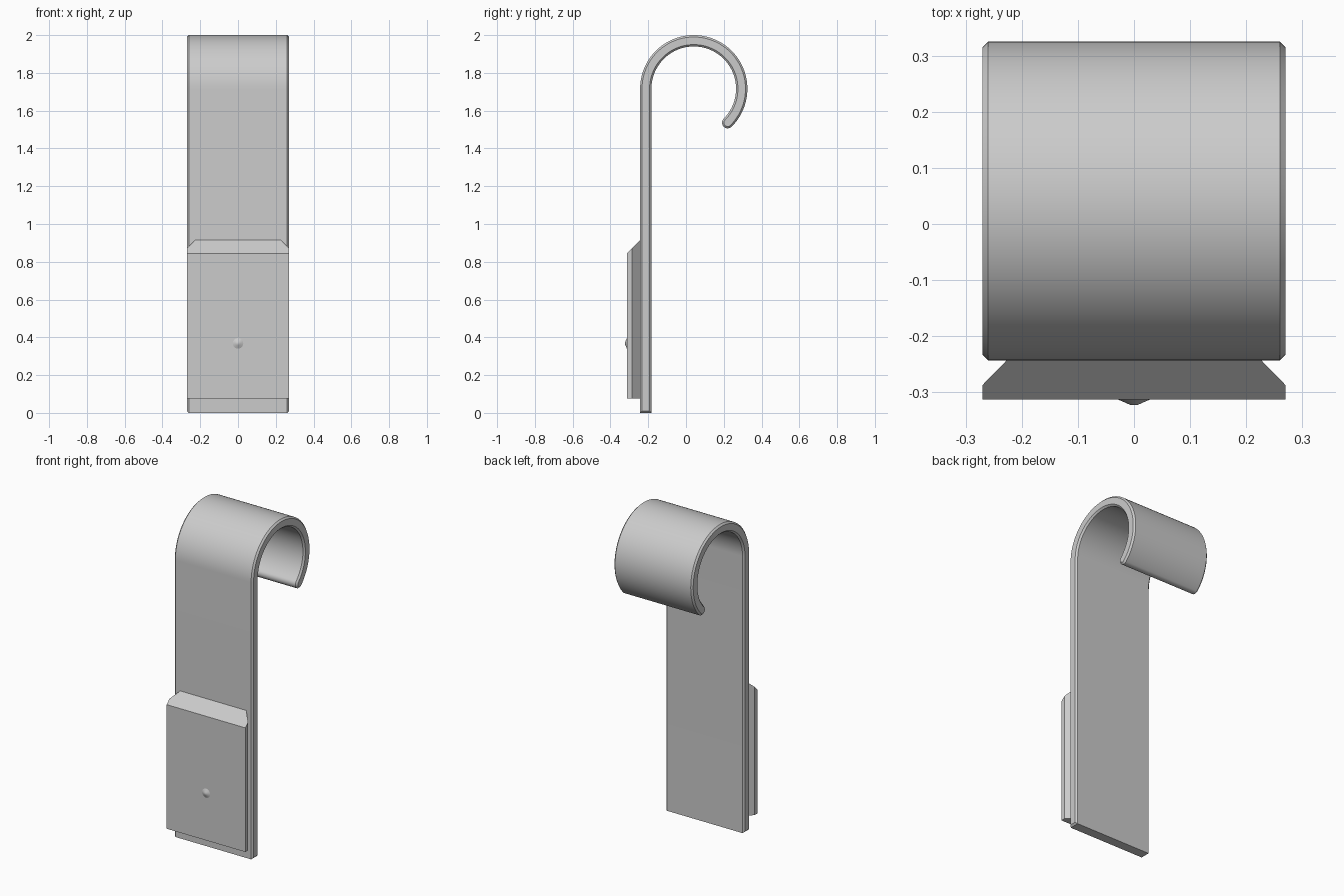
import bpy, bmesh
from math import radians, cos, sin, tau
from mathutils import Vector

cube = bpy.data.objects.get("Cube")
if cube:
    bpy.data.objects.remove(cube, do_unlink=True)

grey = bpy.data.materials.new("plain grey")
grey.use_nodes = True
grey.diffuse_color = (0.6, 0.6, 0.6, 1)
grey.node_tree.nodes["Principled BSDF"].inputs["Base Color"].default_value = (0.6, 0.6, 0.6, 1)


def loft(name, loops, smooth=True):
    """Bridge closed loops of equal length and cap both ends."""
    bm = bmesh.new()
    rings = [[bm.verts.new(p) for p in loop] for loop in loops]
    for a, b in zip(rings, rings[1:]):
        for k in range(len(a)):
            j = (k + 1) % len(a)
            bm.faces.new((a[k], a[j], b[j], b[k]))
    bm.faces.new(rings[0][::-1])
    bm.faces.new(rings[-1])
    bmesh.ops.recalc_face_normals(bm, faces=bm.faces)
    mesh = bpy.data.meshes.new(name)
    bm.to_mesh(mesh)
    bm.free()
    mesh.materials.append(grey)
    obj = bpy.data.objects.new(name, mesh)
    bpy.context.collection.objects.link(obj)
    if smooth:
        bpy.ops.object.select_all(action="DESELECT")
        obj.select_set(True)
        bpy.context.view_layer.objects.active = obj
        bpy.ops.object.shade_smooth_by_angle(angle=radians(30))
    return obj


# Strap with a curled hook: one side outline, chamfered along both rims
HALF_WIDTH, HALF_THICK, CHAMFER = 0.27, 0.03, 0.01
BEND_Y, BEND_Z, BEND_R = 0.041, 1.716, 0.254


def arc(cy, cz, r, start, end, steps):
    angles = [radians(start + (end - start) * k / steps) for k in range(steps + 1)]
    return [(cy + r * cos(a), cz + r * sin(a)) for a in angles]


def strap_outline(x, inset):
    h = HALF_THICK - inset
    tip = radians(-45)
    tip_y, tip_z = BEND_Y + BEND_R * cos(tip), BEND_Z + BEND_R * sin(tip)
    pts = [(BEND_Y - BEND_R - h, inset)]
    pts += arc(BEND_Y, BEND_Z, BEND_R + h, 180, -45, 60)
    pts += arc(tip_y, tip_z, h, -45, -225, 16)[1:-1]
    pts += arc(BEND_Y, BEND_Z, BEND_R - h, -45, 180, 60)
    pts.append((BEND_Y - BEND_R + h, inset))
    return [(x, y, z) for y, z in pts]


inner = HALF_WIDTH - CHAMFER
loft("hook_strap", [strap_outline(-HALF_WIDTH, CHAMFER), strap_outline(-inner, 0),
                    strap_outline(inner, 0), strap_outline(HALF_WIDTH, CHAMFER)])

# Front block: dovetail section with a sloping top
FRONT, BACK = -0.313, -0.243
half = [(HALF_WIDTH, FRONT), (HALF_WIDTH, -0.287), (0.227, BACK)]
section = half + [(-x, y) for x, y in reversed(half)]
loft("front_block", [[(x, y, 0.075) for x, y in section],
                     [(x, y, 0.845 + y - FRONT) for x, y in section]], smooth=False)

# Small raised catch on the block
rings = [(0.029, FRONT + 0.002), (0.028, FRONT), (0.012, -0.320), (0.006, -0.3225), (0.002, -0.323)]
loft("catch_bump", [[(r * cos(tau * k / 24), y, 0.368 + r * sin(tau * k / 24))
                     for k in range(24)] for r, y in rings])
